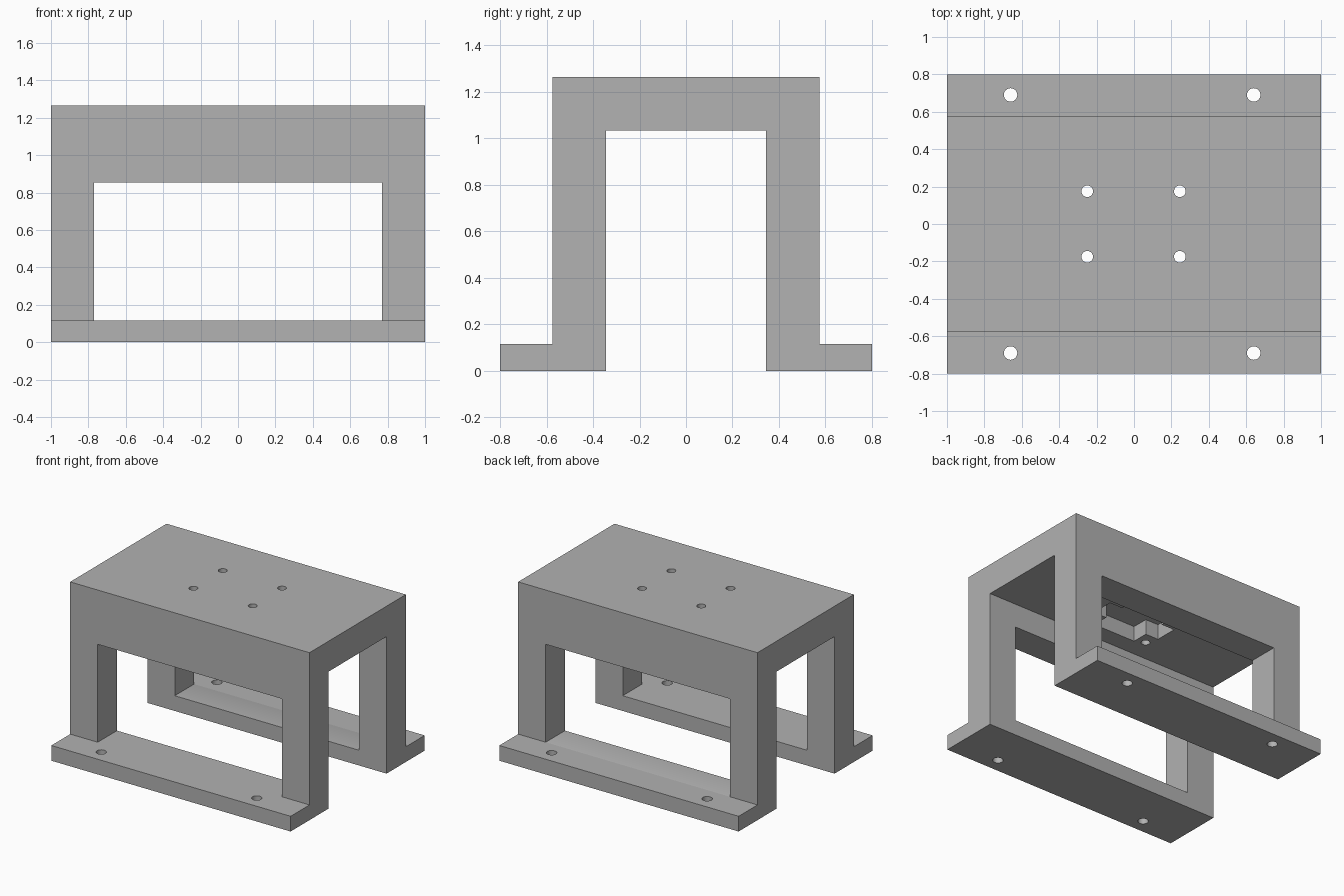
import bpy
import bmesh
from mathutils import Matrix, Vector

if "Cube" in bpy.data.objects:
    bpy.data.objects.remove(bpy.data.objects["Cube"], do_unlink=True)

# Main dimensions
HALF_LENGTH = 1.0
FOOT_Y, OUTER_Y, INNER_Y = 0.80, 0.575, 0.345
FOOT_Z, CEILING_Z, TOP_Z = 0.115, 1.035, 1.265
WINDOW_X, WINDOW_Z = 0.77, 0.855
POCKET_Z = 1.15

grey = bpy.data.materials.new("plain_grey")
grey.use_nodes = True
colour = (0.445, 0.445, 0.445, 1)
grey.diffuse_color = colour
grey.node_tree.nodes["Principled BSDF"].inputs["Base Color"].default_value = colour


def make_object(name, bm):
    bmesh.ops.recalc_face_normals(bm, faces=bm.faces)
    mesh = bpy.data.meshes.new(name)
    bm.to_mesh(mesh)
    bm.free()
    mesh.materials.append(grey)
    obj = bpy.data.objects.new(name, mesh)
    bpy.context.collection.objects.link(obj)
    return obj


def box(name, half_x, half_y, low, high):
    bm = bmesh.new()
    place = Matrix.Translation((0, 0, (low + high) / 2))
    size = Matrix.Diagonal((2 * half_x, 2 * half_y, high - low, 1))
    bmesh.ops.create_cube(bm, size=1, matrix=place @ size)
    return make_object(name, bm)


def drill(name, x, y, radius, low, high):
    bm = bmesh.new()
    bmesh.ops.create_cone(bm, cap_ends=True, segments=32, radius1=radius, radius2=radius,
                          depth=high - low, matrix=Matrix.Translation((x, y, (low + high) / 2)))
    return make_object(name, bm)


def extrude_profile(name, points, axis_start, depth, direction):
    bm = bmesh.new()
    face = bm.faces.new([bm.verts.new(axis_start(*p)) for p in points])
    grown = bmesh.ops.extrude_face_region(bm, geom=[face])["geom"]
    verts = [g for g in grown if isinstance(g, bmesh.types.BMVert)]
    bmesh.ops.translate(bm, verts=verts, vec=Vector(direction) * depth)
    return make_object(name, bm)


# Arched body with outward feet, swept along its length
half = [(INNER_Y, CEILING_Z), (INNER_Y, 0), (FOOT_Y, 0),
        (FOOT_Y, FOOT_Z), (OUTER_Y, FOOT_Z), (OUTER_Y, TOP_Z)]
profile = half + [(-y, z) for y, z in reversed(half)]
frame = extrude_profile("bracket_frame", profile,
                        lambda y, z: (-HALF_LENGTH, y, z), 2 * HALF_LENGTH, (1, 0, 0))

# Side window through both walls
cutters = [box("window_cutter", WINDOW_X, 1, FOOT_Z, WINDOW_Z)]

# Cross-shaped pocket under the top
quarter = [(0.286, 0.085), (0.177, 0.085), (0.177, 0.21)]
right = quarter + [(-x, y) for x, y in reversed(quarter)]
cross = right + [(x, -y) for x, y in [(-a, b) for a, b in right]]
cutters.append(extrude_profile("pocket_cutter", cross,
                               lambda x, y: (x, y, WINDOW_Z), POCKET_Z - WINDOW_Z, (0, 0, 1)))

# Screw holes in the top and the feet
for side in (-1, 1):
    for x in (-0.25, 0.245):
        cutters.append(drill("top_hole_cutter", x, side * 0.175, 0.031, WINDOW_Z, TOP_Z + 0.1))
    for x in (-0.66, 0.64):
        cutters.append(drill("foot_hole_cutter", x, side * 0.69, 0.036, -0.1, FOOT_Z + 0.1))

for cutter in cutters:
    cutter.hide_render = True
    mod = frame.modifiers.new(cutter.name, "BOOLEAN")
    mod.operation = "DIFFERENCE"
    mod.solver = "EXACT"
    mod.object = cutter

# Bake the cuts and drop the cutters
graph = bpy.context.evaluated_depsgraph_get()
baked = bpy.data.meshes.new_from_object(frame.evaluated_get(graph))
frame.modifiers.clear()
frame.data = baked
baked.materials.clear()
baked.materials.append(grey)
for poly in baked.polygons:
    poly.material_index = 0
for cutter in cutters:
    bpy.data.objects.remove(cutter, do_unlink=True)

bpy.ops.object.select_all(action="DESELECT")
frame.select_set(True)
bpy.context.view_layer.objects.active = frame
bpy.ops.object.shade_smooth_by_angle()
